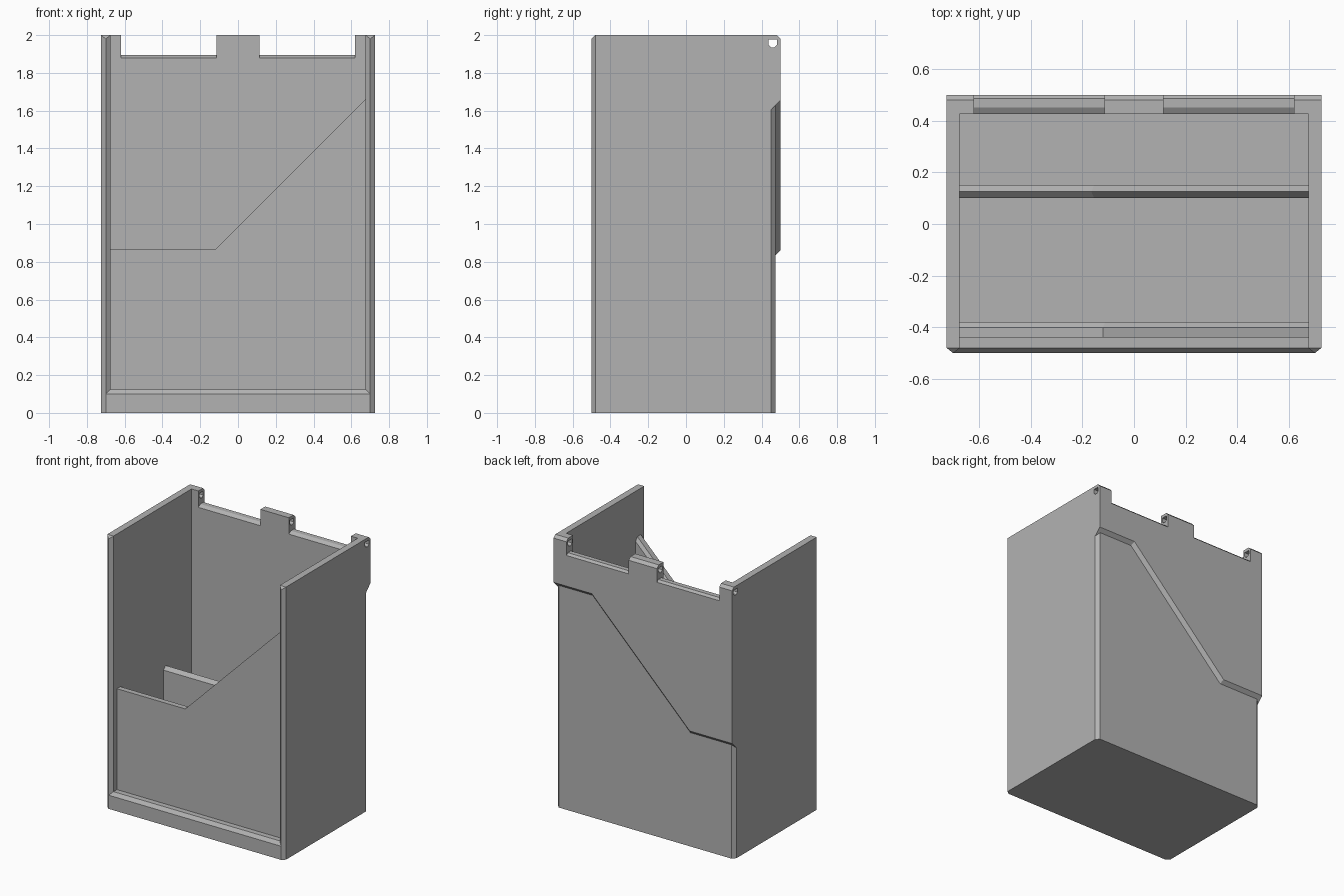
import bpy, bmesh
from math import sqrt

if "Cube" in bpy.data.objects:
    bpy.data.objects.remove(bpy.data.objects["Cube"])

grey = bpy.data.materials.new("plain grey")
grey.use_nodes = True
grey.diffuse_color = (0.45, 0.45, 0.45, 1)
grey.node_tree.nodes["Principled BSDF"].inputs["Base Color"].default_value = (0.45, 0.45, 0.45, 1)

W, T = 0.725, 0.05          # half width and wall thickness
IN = W - T                  # inner half width
RIM = 1.88                  # height of the back edge between the lugs


def loft(name, rings):
    """Closed solid through rings that share one vertex count."""
    bm = bmesh.new()
    loops = [[bm.verts.new(p) for p in ring] for ring in rings]
    n = len(loops[0])
    for a, b in zip(loops, loops[1:]):
        for i in range(n):
            j = (i + 1) % n
            bm.faces.new((a[i], a[j], b[j], b[i]))
    bm.faces.new(loops[0])
    bm.faces.new(loops[-1])
    bmesh.ops.recalc_face_normals(bm, faces=bm.faces)
    mesh = bpy.data.meshes.new(name)
    bm.to_mesh(mesh)
    bm.free()
    mesh.materials.append(grey)
    ob = bpy.data.objects.new(name, mesh)
    bpy.context.collection.objects.link(ob)
    return ob


def along_x(name, profile, x0, x1):
    return loft(name, [[(x, y, z) for y, z in profile] for x in (x0, x1)])


def along_z(name, profile, z0, z1):
    return loft(name, [[(x, y, z) for x, y in profile] for z in (z0, z1)])


def slanted_edge(x0, z0, d, top):
    """Level line, then a 45 degree rise to height top, shifted down by d."""
    z = z0 - d
    x = x0 + d * (sqrt(2) - 1)
    return x, z, top - d


# Side walls with a pointed front edge and a hipped upper front corner
for side, label in ((1, "left"), (-1, "right")):
    foot = [(IN, -0.48), (W - 0.025, -0.5), (W, -0.48), (W, 0.425), (IN, 0.425)]
    wall = along_z(label + "_wall", [(side * x, y) for x, y in foot], 0, 2)
    bm = bmesh.new()
    bm.from_mesh(wall.data)
    front = [v for v in bm.verts if v.co.z > 1 and v.co.y < -0.4]
    bmesh.ops.connect_verts(bm, verts=[v for v in front if v.co.y > -0.49])
    for v in front:
        if v.co.y < -0.49:
            v.co.z = 1.98
    bm.to_mesh(wall.data)
    bm.free()

# Floor and front lip
along_z("floor", [(-IN, -0.45), (IN, -0.45), (IN, 0.43), (-IN, 0.43)], 0, T)
along_x("front_lip", [(-0.4, 0), (-0.5, 0), (-0.5, 0.1), (-0.48, 0.125), (-0.4, 0.125)],
        -W + 0.025, W - 0.025)

# Back panel with bevelled outer corners
along_z("back_panel", [(-W, 0.425), (W, 0.425), (W, 0.45), (W - 0.025, 0.475),
                       (0.025 - W, 0.475), (-W, 0.45)], 0, RIM)

# Thicker upper part of the back, with a sloping stepped underside
rings = []
for y, d in ((0.45, 0.05), (0.475, 0.025), (0.5, 0)):
    x, z, hi = slanted_edge(-0.38, 0.86, d, 1.655)
    rings.append([(-W, y, z), (x, y, z), (x + hi - z, y, hi), (W, y, hi),
                  (W, y, RIM), (-W, y, RIM)])
loft("back_overhang", rings)
along_x("back_rim", [(0.425, RIM), (0.45, 1.895), (0.485, 1.895), (0.5, RIM)], -0.65, 0.65)


# Front panel and divider share a slanted, bevelled upper edge
def slanted_panel(name, x0, z0, layers):
    rings = []
    for y, d in layers:
        x, z, _ = slanted_edge(x0, z0, d, 0)
        rings.append([(-IN, y, 0), (-IN, y, z), (x, y, z), (IN, y, z + IN - x), (IN, y, 0)])
    loft(name, rings)


slanted_panel("front_panel", -0.12, 0.865, ((-0.44, 0), (-0.4, 0), (-0.38, 0.02)))
slanted_panel("divider", -0.165, 0.82, ((0.1, 0.025), (0.125, 0), (0.15, 0.025)))

# Hinge lugs, bored through for a pin
bore = along_x("pin_bore_cutter", [(0.438, 1.978), (0.482, 1.978), (0.482, 1.948),
                                   (0.468, 1.934), (0.452, 1.934), (0.438, 1.948)], -1, 1)
bore.hide_render = True
bore.hide_viewport = True
lug = [(0.425, RIM), (0.5, RIM), (0.5, 1.98), (0.48, 2), (0.425, 2)]
for label, x0, x1 in (("right", -W, -0.62), ("middle", -0.115, 0.115), ("left", 0.62, W)):
    ob = along_x(label + "_hinge_lug", lug, x0, x1)
    cut = ob.modifiers.new("pin bore", 'BOOLEAN')
    cut.operation = 'DIFFERENCE'
    cut.solver = 'EXACT'
    cut.object = bore
